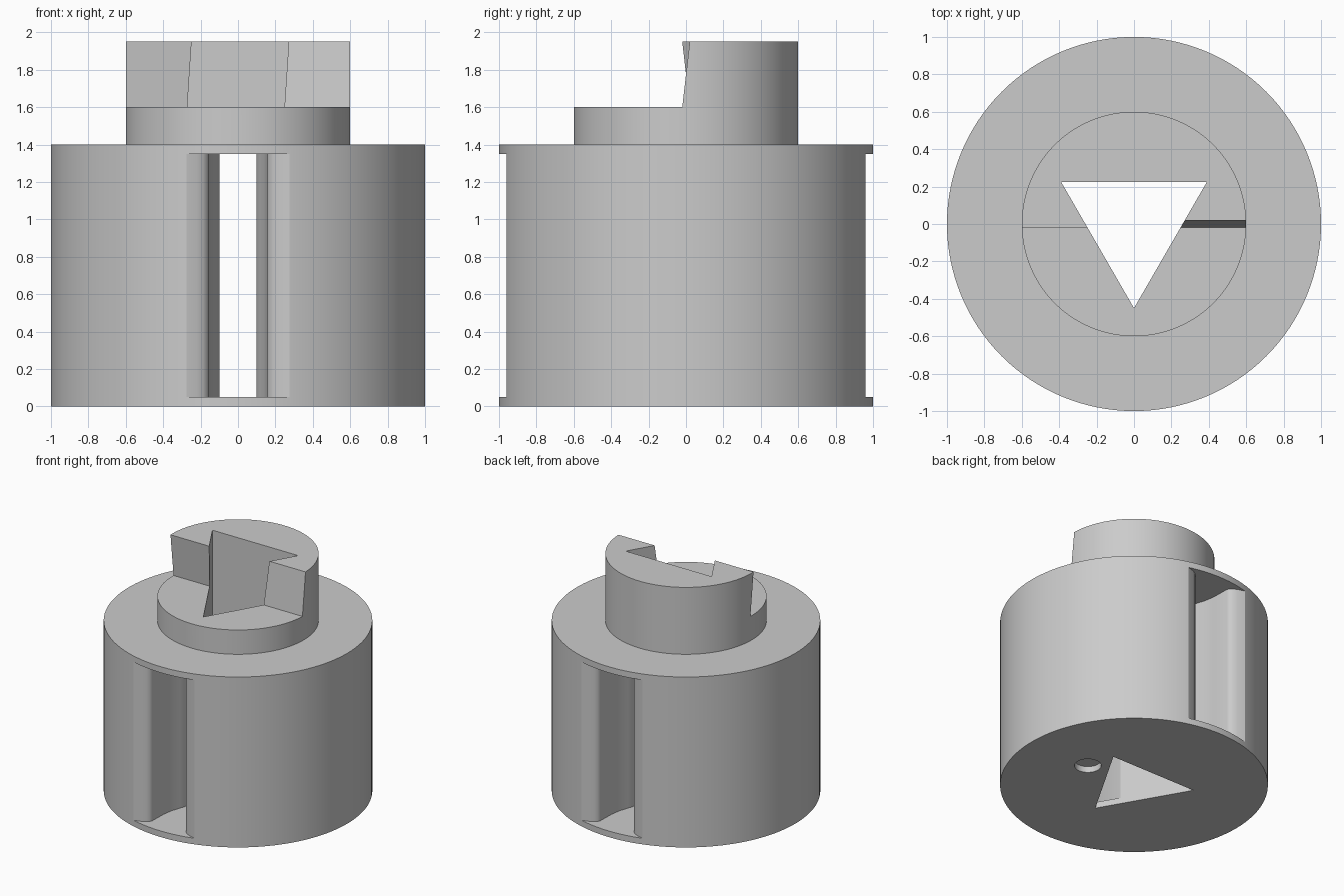
import bpy
import bmesh
from math import cos, sin, pi, radians
from mathutils import Vector

cube = bpy.data.objects.get("Cube")
if cube:
    bpy.data.objects.remove(cube, do_unlink=True)

SEGMENTS = 128


def make_object(name, bm):
    bmesh.ops.recalc_face_normals(bm, faces=bm.faces)
    mesh = bpy.data.meshes.new(name)
    bm.to_mesh(mesh)
    bm.free()
    obj = bpy.data.objects.new(name, mesh)
    bpy.context.scene.collection.objects.link(obj)
    return obj


def prism(name, outline, direction):
    """Extrude a closed 3D outline along a direction."""
    bm = bmesh.new()
    face = bm.faces.new([bm.verts.new(p) for p in outline])
    result = bmesh.ops.extrude_face_region(bm, geom=[face])
    top = [v for v in result["geom"] if isinstance(v, bmesh.types.BMVert)]
    bmesh.ops.translate(bm, verts=top, vec=Vector(direction))
    return make_object(name, bm)


def circle(radius, z, count, cx=0.0, start=0.0):
    return [(cx + radius * cos(start + 2 * pi * i / count),
             radius * sin(start + 2 * pi * i / count), z) for i in range(count)]


def lathe(name, profile):
    """Closed solid of revolution from (radius, z) pairs."""
    bm = bmesh.new()
    rings = [[bm.verts.new(p) for p in circle(r, z, SEGMENTS)] for r, z in profile]
    for low, high in zip(rings, rings[1:]):
        for i in range(SEGMENTS):
            j = (i + 1) % SEGMENTS
            bm.faces.new((low[i], low[j], high[j], high[i]))
    bm.faces.new(rings[0])
    bm.faces.new(rings[-1])
    return make_object(name, bm)


def cut(target, cutter):
    cutter.hide_render = True
    mod = target.modifiers.new("cut", 'BOOLEAN')
    mod.operation = 'DIFFERENCE'
    mod.solver = 'EXACT'
    mod.object = cutter
    bpy.context.view_layer.update()
    depsgraph = bpy.context.evaluated_depsgraph_get()
    mesh = bpy.data.meshes.new_from_object(target.evaluated_get(depsgraph))
    target.modifiers.clear()
    target.data = mesh
    bpy.data.objects.remove(cutter, do_unlink=True)


# Drum with a raised collar
body = lathe("coupling_body", [(1, 0), (1, 1.4), (0.6, 1.4), (0.6, 1.95)])

# Half of the collar is cut down, leaving a jaw with oppositely tilted faces
for side in (1, -1):
    lean = 0.02 * side
    outline = [(0, -0.8, 1.6), (0, -lean, 1.6), (0, lean, 1.95),
               (0, lean, 2.1), (0, -0.8, 2.1)]
    cut(body, prism("jaw_cutter", outline, (0.8 * side, 0, 0)))

# Slot through the drum with rounded lips and a narrower channel
lip = [(0.10, 0.54), (0.117, 0.59), (0.14, 0.66), (0.153, 0.74), (0.157, 0.89),
       (0.165, 0.91), (0.185, 0.928), (0.22, 0.945), (0.28, 0.962), (0.28, 1.1)]
right = [(x, -y) for x, y in reversed(lip)] + lip
outline = right + [(-x, -y) for x, y in right]
cut(body, prism("slot_cutter", [(x, y, 0.05) for x, y in outline], (0, 0, 1.3)))

# Triangular bore from top to bottom
cut(body, prism("bore_cutter", circle(0.45, -0.1, 3, start=-pi / 2), (0, 0, 2.3)))

# Shallow round recess underneath
cut(body, prism("recess_cutter", circle(0.1, -0.1, 32, cx=0.45), (0, 0, 0.15)))

# Plain grey finish
grey = bpy.data.materials.new("plain_grey")
grey.use_nodes = True
colour = (0.6, 0.6, 0.6, 1)
grey.diffuse_color = colour
grey.node_tree.nodes["Principled BSDF"].inputs["Base Color"].default_value = colour
body.data.materials.clear()
body.data.materials.append(grey)

for obj in bpy.context.selected_objects:
    obj.select_set(False)
body.select_set(True)
bpy.context.view_layer.objects.active = body
bpy.ops.object.shade_smooth_by_angle(angle=radians(30))
